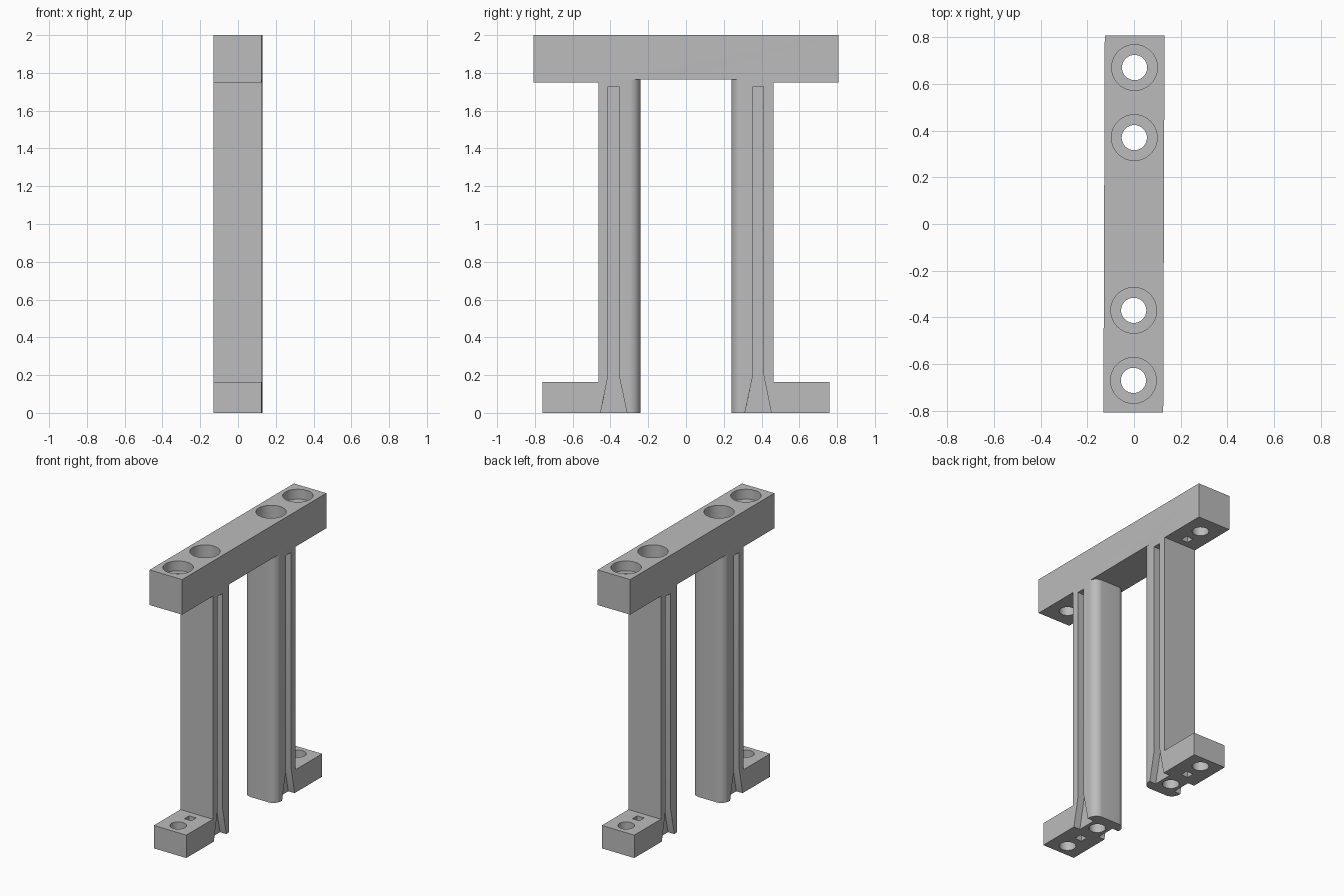
import bpy, bmesh, math
from mathutils import Vector

cube = bpy.data.objects.get("Cube")
if cube:
    bpy.data.objects.remove(cube, do_unlink=True)

HALF_WIDTH = 0.128
HOLE_R, BORE_R = 0.054, 0.098


def prism(name, points, direction):
    """Solid made by sweeping a flat outline along a direction."""
    bm = bmesh.new()
    face = bm.faces.new([bm.verts.new(p) for p in points])
    swept = bmesh.ops.extrude_face_region(bm, geom=[face])
    verts = [g for g in swept["geom"] if isinstance(g, bmesh.types.BMVert)]
    bmesh.ops.translate(bm, vec=Vector(direction), verts=verts)
    bmesh.ops.recalc_face_normals(bm, faces=bm.faces[:])
    mesh = bpy.data.meshes.new(name)
    bm.to_mesh(mesh)
    bm.free()
    obj = bpy.data.objects.new(name, mesh)
    bpy.context.collection.objects.link(obj)
    return obj


def cylinder(name, radius, y, low, high):
    ring = [(radius * math.cos(a), y + radius * math.sin(a), low)
            for a in (math.tau * i / 48 for i in range(48))]
    return prism(name, ring, (0, 0, high - low))


def cut(body, cutter):
    cutter.hide_render = True
    mod = body.modifiers.new("cut", "BOOLEAN")
    mod.operation = "DIFFERENCE"
    mod.solver = "EXACT"
    mod.object = cutter
    bpy.context.view_layer.objects.active = body
    bpy.ops.object.modifier_apply(modifier=mod.name)
    bpy.data.objects.remove(cutter, do_unlink=True)


# Beam, legs and feet share one side profile
half = [(0.807, 2), (0.807, 1.75), (0.463, 1.75),
        (0.463, 0.163), (0.76, 0.163), (0.76, 0)]
outline = half + [(-y, z) for y, z in reversed(half)]
frame = prism("bracket_frame", [(-HALF_WIDTH, y, z) for y, z in outline],
              (2 * HALF_WIDTH, 0, 0))

# Gap between the legs, leaving rounded inner leg corners
inner, r = 0.24, 0.06
quarter = [(0.2, inner + r)]
for i in range(13):
    a = math.pi / 2 * i / 12
    quarter.append((HALF_WIDTH - r + r * math.cos(a), inner + r - r * math.sin(a)))
back = quarter + [(-x, y) for x, y in reversed(quarter)]
plan = back + [(-x, -y) for x, y in back]
cut(frame, prism("leg_gap", [(x, y, -0.1) for x, y in plan], (0, 0, 1.865)))

for s in (-1, 1):
    # Side grooves in the legs, flared at the bottom
    groove = [(0.308, -0.02), (0.354, 0.196), (0.354, 1.728),
              (0.412, 1.728), (0.412, 0.196), (0.456, -0.02)]
    for side in (-1, 1):
        cut(frame, prism("groove", [(side * 0.078, s * y, z) for y, z in groove],
                         (side * 0.1, 0, 0)))
    # Bolt holes and their counterbores
    for y, depth in ((0.37, 0.14), (0.67, 0.07)):
        cut(frame, cylinder("bolt_hole", HOLE_R, s * y, -0.1, 2.1))
        cut(frame, cylinder("counterbore", BORE_R, s * y, 2 - depth, 2.1))
    # Square nut slot through the foot and into the beam
    h, y = 0.027, s * 0.535
    square = [(-h, y - h, -0.1), (h, y - h, -0.1), (h, y + h, -0.1), (-h, y + h, -0.1)]
    cut(frame, prism("square_slot", square, (0, 0, 1.95)))

# Plain grey material
grey = bpy.data.materials.new("plain_grey")
grey.use_nodes = True
color = (0.5, 0.5, 0.5, 1)
grey.diffuse_color = color
grey.node_tree.nodes["Principled BSDF"].inputs["Base Color"].default_value = color
frame.data.materials.clear()
frame.data.materials.append(grey)
for poly in frame.data.polygons:
    poly.material_index = 0

frame.rotation_euler.z = -0.0035
bpy.ops.object.select_all(action="DESELECT")
frame.select_set(True)
bpy.context.view_layer.objects.active = frame
bpy.ops.object.shade_smooth_by_angle(angle=math.radians(30))
